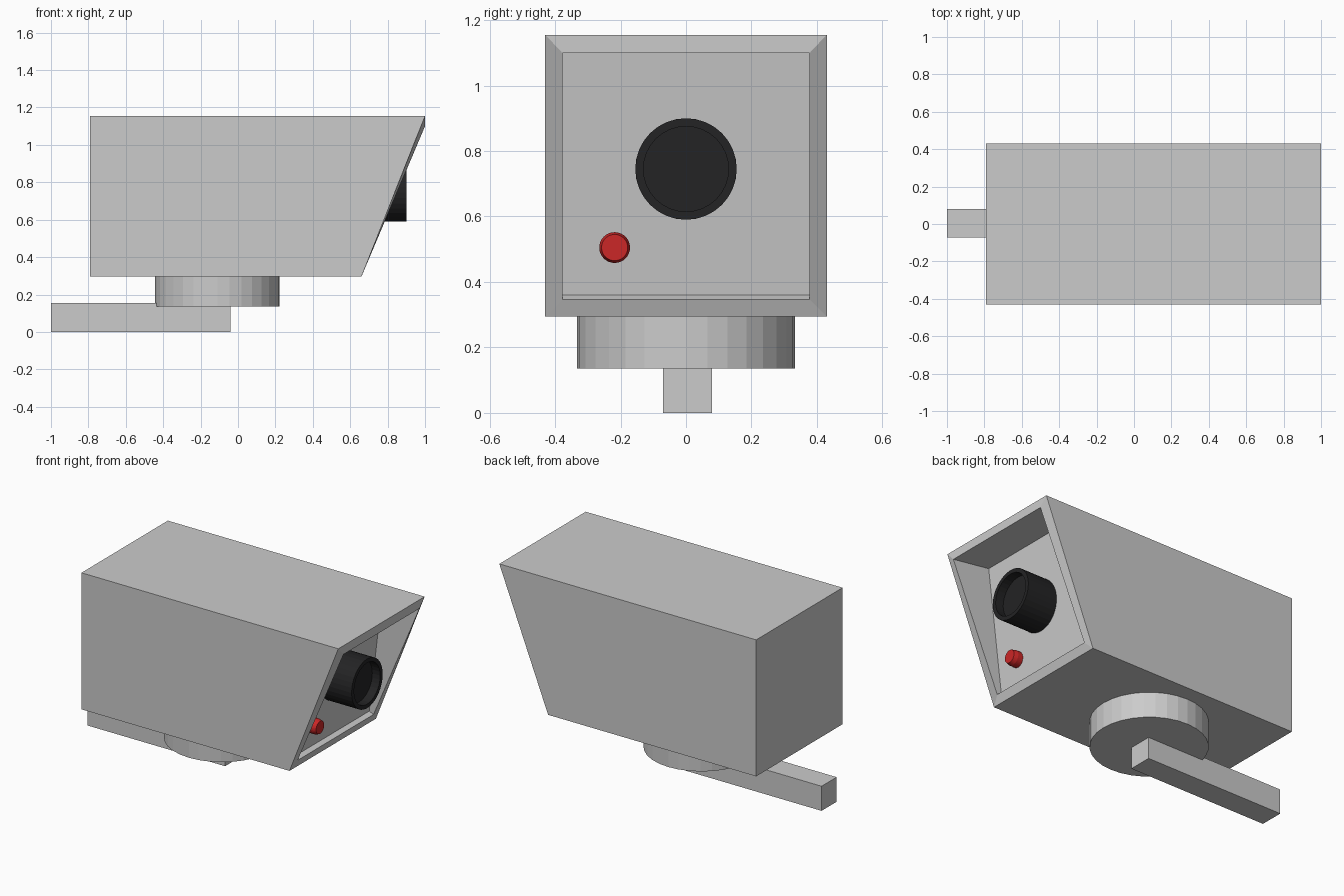
import bpy, bmesh, math

if "Cube" in bpy.data.objects:
    bpy.data.objects.remove(bpy.data.objects["Cube"])


def make_object(name, bm, color=None):
    bmesh.ops.recalc_face_normals(bm, faces=bm.faces)
    mesh = bpy.data.meshes.new(name)
    bm.to_mesh(mesh)
    bm.free()
    obj = bpy.data.objects.new(name, mesh)
    bpy.context.collection.objects.link(obj)
    if color:
        mat = bpy.data.materials.new(name + "_paint")
        mat.diffuse_color = (*color, 1)
        mat.use_nodes = True
        mat.node_tree.nodes["Principled BSDF"].inputs["Base Color"].default_value = mat.diffuse_color
        mesh.materials.append(mat)
    return obj


def loft(name, rings, color=None):
    """Skin a list of equal-length point rings and cap both ends."""
    bm = bmesh.new()
    loops = [[bm.verts.new(p) for p in ring] for ring in rings]
    n = len(loops[0])
    for a, b in zip(loops, loops[1:]):
        for i in range(n):
            j = (i + 1) % n
            bm.faces.new((a[i], a[j], b[j], b[i]))
    bm.faces.new(loops[0])
    bm.faces.new(loops[-1])
    return make_object(name, bm, color)


def rect(half_y, bottom, top, y=0.0):
    """Rectangle across y; bottom and top are (x, z) pairs."""
    (xb, zb), (xt, zt) = bottom, top
    return [(xb, y - half_y, zb), (xb, y + half_y, zb),
            (xt, y + half_y, zt), (xt, y - half_y, zt)]


def circle_x(x, r, y, z, n=32):
    angles = [2 * math.pi * i / n for i in range(n)]
    return [(x, y + r * math.cos(a), z + r * math.sin(a)) for a in angles]


# Housing with slanted front, rim and recessed panel
loft("housing", [
    rect(0.43, (-0.79, 0.295), (-0.79, 1.155)),
    rect(0.43, (0.66, 0.295), (1.0, 1.155)),
    rect(0.378, (0.68, 0.347), (1.0, 1.10)),
    rect(0.378, (0.65, 0.36), (0.742, 1.135)),
])

# Lens barrel with sunken glass
lens = loft("lens", [circle_x(x, r, 0, 0.745) for x, r in
                     ((0.65, 0.155), (0.90, 0.155), (0.90, 0.13), (0.845, 0.13))],
            (0.017, 0.017, 0.018))

# Red indicator light
light = loft("indicator_light", [circle_x(x, r, -0.218, 0.505) for x, r in
                                 ((0.64, 0.047), (0.70, 0.047), (0.725, 0.04))],
             (0.6, 0.02, 0.02))

# Round swivel under the housing
bm = bmesh.new()
bmesh.ops.create_cone(bm, cap_ends=True, segments=32, radius1=0.333,
                      radius2=0.333, depth=0.16)
bmesh.ops.translate(bm, verts=bm.verts, vec=(-0.11, 0, 0.215))
make_object("swivel_base", bm)

# Mounting arm
loft("mounting_arm", [rect(0.075, (x, 0), (x, 0.155), 0.004) for x in (-1.0, -0.04)])

# Smooth the round fittings, keeping their rims sharp
for obj in bpy.context.view_layer.objects:
    obj.select_set(obj in (lens, light))
bpy.context.view_layer.objects.active = lens
bpy.ops.object.shade_smooth_by_angle(angle=math.radians(15))
